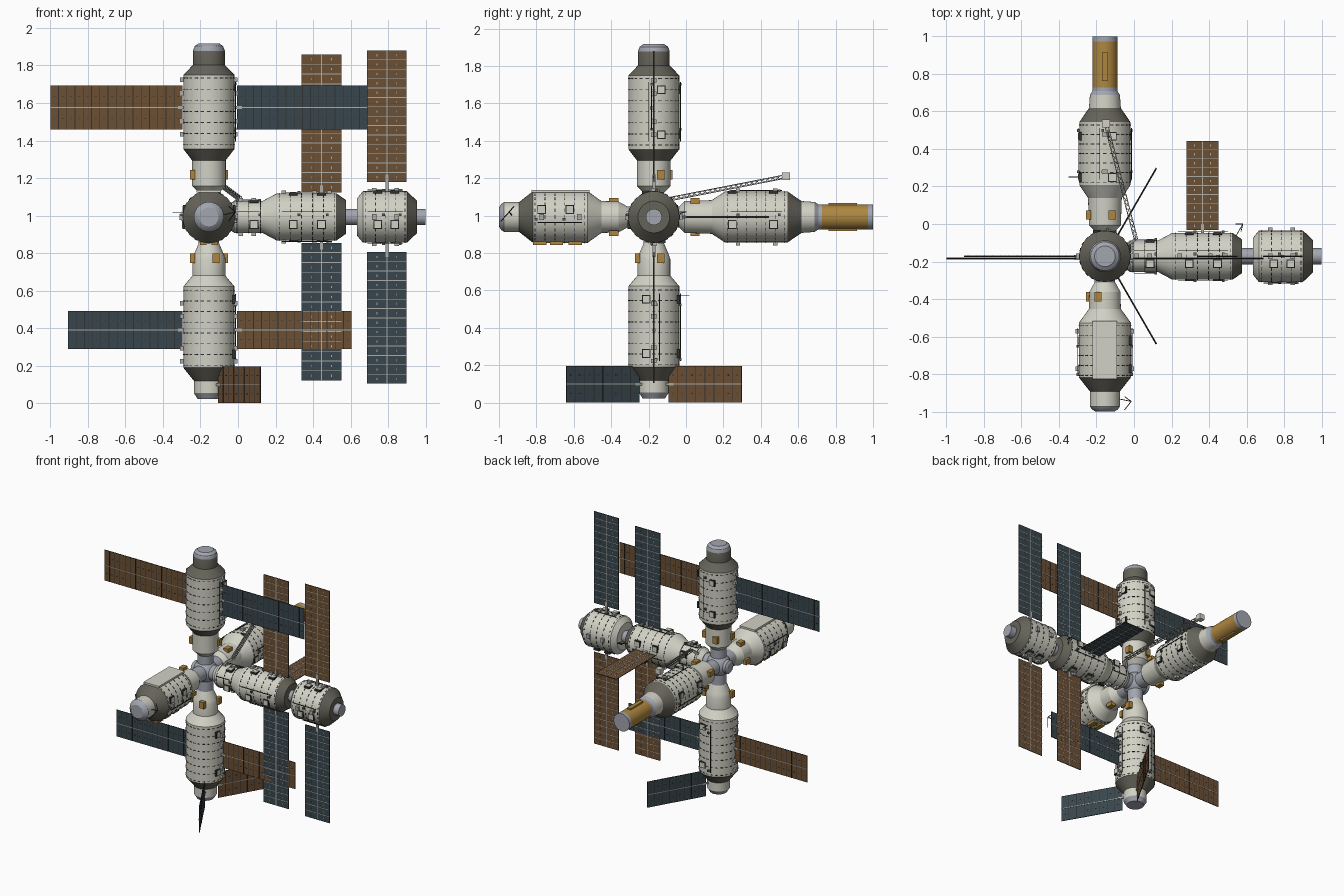
import bpy, bmesh, math
from mathutils import Matrix, Vector

if "Cube" in bpy.data.objects:
    bpy.data.objects.remove(bpy.data.objects["Cube"])

def mat(name, r, g, b):
    m = bpy.data.materials.new(name)
    m.diffuse_color = (r, g, b, 1)
    m.use_nodes = True
    m.node_tree.nodes["Principled BSDF"].inputs["Base Color"].default_value = m.diffuse_color
    return m

HULL = mat("hull_off_white", .64, .64, .56)
DARK = mat("dark_grey_hull", .13, .125, .10)
METAL = mat("blue_grey_metal", .36, .38, .43)
BROWN = mat("solar_brown", .15, .08, .036)
BLUE = mat("solar_blue", .04, .062, .075)
GOLD = mat("gold_foil", .42, .24, .05)
LINE = mat("seam_black", .03, .03, .03)
GREY = mat("fitting_grey", .42, .42, .40)

H = Vector((-.155, -.172, .993))      # centre of the docking hub

def frame(axis, side, origin=H):
    z, x = Vector(axis).normalized(), Vector(side).normalized()
    y = z.cross(x)
    return Matrix.Translation(origin) @ Matrix((x, y, z)).transposed().to_4x4()

def finish(name, bm, mats):
    me = bpy.data.meshes.new(name)
    bm.to_mesh(me)
    bm.free()
    for m in mats:
        me.materials.append(m)
    ob = bpy.data.objects.new(name, me)
    bpy.context.collection.objects.link(ob)
    return ob

def box_m(M, c, size):
    return M @ Matrix.Translation(c) @ Matrix.Diagonal((*size, 1))

def rod_m(a, b, w):
    a, b = Vector(a), Vector(b)
    q = (b - a).to_track_quat('Z', 'Y').to_matrix().to_4x4()
    return Matrix.Translation((a + b) / 2) @ q @ Matrix.Diagonal((w, w, (b - a).length, 1))

def boxes(name, matrices, m):
    bm = bmesh.new()
    for M in matrices:
        bmesh.ops.create_cube(bm, size=1, matrix=M)
    bmesh.ops.recalc_face_normals(bm, faces=bm.faces)
    return finish(name, bm, [m])

def lathe(name, M, start, segs, n=36):
    """segs: (distance, radius, material) for each band after start."""
    bm = bmesh.new()
    mats = []
    def ring(t, r):
        return [bm.verts.new(M @ Vector((r * math.cos(2 * math.pi * i / n), r * math.sin(2 * math.pi * i / n), t)))
                for i in range(n)]
    prev = ring(*start)
    bm.faces.new(prev)
    for t, r, m in segs:
        if m not in mats:
            mats.append(m)
        cur = ring(t, r)
        for i in range(n):
            j = (i + 1) % n
            f = bm.faces.new((prev[i], prev[j], cur[j], cur[i]))
            f.material_index = mats.index(m)
            f.smooth = True
        prev = cur
    bm.faces.new(prev).material_index = mats.index(segs[-1][2])
    bmesh.ops.recalc_face_normals(bm, faces=bm.faces)
    ob = finish(name, bm, mats)
    ob.data.set_sharp_from_angle(angle=math.radians(25))

def around(M, a):
    return M @ Matrix.Rotation(a, 4, 'Z')

def seams(name, M, r, t0, t1, step=.055, n=24):
    k = max(1, round((t1 - t0) / step))
    boxes(name, [box_m(around(M, 2 * math.pi * i / n), (r, 0, t0 + (t1 - t0) * j / k), (.003, .019, .004))
                 for j in range(k + 1) for i in range(n)], LINE)

def hatches(name, M, r, ts, angles):
    """Square equipment covers with a dark rim, with a small fitting beside each."""
    rim, lid, knob = [], [], []
    for a in angles:
        A = around(M, math.radians(a))
        for t in ts:
            rim.append(box_m(A, (r - .004, .04, t), (.014, .046, .046)))
            lid.append(box_m(A, (r - .002, .04, t), (.014, .036, .036)))
            knob.append(box_m(A, (r + .004, -.012, t + .03), (.016, .014, .014)))
    boxes(name + "_rims", rim, LINE)
    boxes(name + "_lids", lid, HULL)
    boxes(name + "_knobs", knob, DARK)

def brackets(name, M, r, ts, angles, size=(.026, .03, .024)):
    boxes(name, [box_m(around(M, math.radians(a)), (r + .004, 0, t), size) for a in angles for t in ts], GREY)

UP, DOWN = frame((0, 0, 1), (1, 0, 0)), frame((0, 0, -1), (1, 0, 0))
CORE = frame((1, 0, 0), (0, 1, 0))
BACK, FRONT = frame((0, 1, 0), (1, 0, 0)), frame((0, -1, 0), (1, 0, 0))

# docking hub with its ports
bm = bmesh.new()
bmesh.ops.create_uvsphere(bm, u_segments=32, v_segments=16, radius=.085, matrix=Matrix.Translation(H))
for f in bm.faces:
    f.smooth = True
finish("hub_sphere", bm, [METAL])
for nm, M in (("up", UP), ("down", DOWN), ("core", CORE), ("back", BACK), ("front", FRONT)):
    lathe("port_" + nm, M, (.03, .055), [(.14, .055, METAL)])
lathe("port_left", frame((-1, 0, 0), (0, 1, 0)), (.03, .05), [(.09, .05, METAL), (.10, .035, METAL)])

# pressurised modules
lathe("upper_module", UP, (.13, .055), [(.165, .09, HULL), (.302, .09, HULL), (.362, .136, DARK), (.757, .136, HULL),
      (.81, .085, DARK), (.885, .085, DARK), (.91, .076, METAL), (.925, .055, METAL)])
lathe("lower_module", DOWN, (.13, .05), [(.20, .08, HULL), (.225, .088, HULL), (.313, .088, HULL), (.37, .136, HULL),
      (.803, .136, HULL), (.873, .08, DARK), (.938, .08, HULL), (.97, .06, METAL)])
lathe("core_module", CORE, (.10, .06), [(.135, .085, HULL), (.285, .085, HULL), (.36, .125, HULL), (.68, .125, HULL),
      (.73, .09, DARK)])
lathe("core_neck", CORE, (.72, .043), [(.80, .043, METAL)])
lathe("end_module", CORE, (.79, .10), [(.82, .137, HULL), (1.055, .137, HULL), (1.11, .085, DARK)])
lathe("end_port", CORE, (1.10, .043), [(1.155, .043, METAL)])
lathe("back_module", BACK, (.13, .05), [(.165, .085, HULL), (.31, .09, HULL), (.38, .136, HULL), (.715, .136, HULL),
      (.79, .085, DARK), (.86, .08, HULL), (.89, .06, METAL)])
lathe("front_module", FRONT, (.13, .05), [(.19, .083, HULL), (.28, .085, HULL), (.355, .139, HULL), (.645, .139, HULL),
      (.72, .08, DARK), (.80, .08, HULL), (.815, .07, METAL), (.828, .05, METAL)])
lathe("docking_compartment", BACK, (.88, .067), [(.90, .067, METAL), (1.145, .067, GOLD), (1.172, .067, METAL)])
boxes("docking_strips", [box_m(BACK, (0, s * .068, 1.01), (.032, .016, .15)) for s in (-1, 1)], GOLD)

# dashed seams, hatches and small fittings on every hull
for nm, M, r, t0, t1, hs, angs, bs, bangs in (
        ("upper", UP, .136, .385, .74, (.44, .68), (0, 90), (.44, .51, .66, .73), (0, 180)),
        ("lower", DOWN, .136, .39, .79, (.44, .73), (0, 270), (.46, .53, .70, .77), (0, 180)),
        ("core", CORE, .125, .375, .67, (.45, .60), (0, 90, 180, 270), (.40, .56, .64), (90, 270)),
        ("core_front", CORE, .085, .15, .275, (.24,), (0, 90, 180), (.17, .24), (90, 270)),
        ("end", CORE, .137, .835, 1.045, (.90, .99), (90, 180, 270), (.88, 1.0), (0, 90, 180, 270)),
        ("back", BACK, .136, .395, .70, (.42, .64), (0, 180, 270), (.45, .65), (90, 270)),
        ("front", FRONT, .139, .37, .635, (.45, .6), (0, 180), (.40, .6), (0, 180))):
    seams(nm + "_seams", M, r + .0005, t0, t1)
    hatches(nm + "_hatch", M, r, hs, angs)
    brackets(nm + "_brackets", M, r, bs, bangs)
    boxes(nm + "_handrails", [box_m(around(M, math.radians(a)), (r + .006, -.03, (t0 + t1) / 2), (.004, .004, (t1 - t0) * .9))
                              for a in angs], LINE)
boxes("front_module_top_plate", [box_m(FRONT, (0, .137, .50), (.13, .014, .31))], HULL)
boxes("front_module_foil", [box_m(FRONT, (x, -.138, t), (.035, .022, .07)) for x in (-.03, .03) for t in (.42, .52, .61)], GOLD)

# foil boxes on the necks of the four cross modules
foil = []
for M, t, a0 in ((UP, .225, 0), (DOWN, .22, 0), (BACK, .22, 90), (FRONT, .215, 90)):
    for a in (a0, a0 + 90, a0 + 180):
        foil.append(box_m(around(M, math.radians(a)), (.087, .037 if M in (UP, BACK, FRONT) else -.037, t), (.028, .038, .05)))
boxes("neck_foil_boxes", foil, GOLD)

def panel(name, centre, along, normal, length, width, front, back, ribs, rib_mat):
    """Two-sided solar wing: front colour faces the normal, back colour the other way."""
    n = Vector(normal).normalized()
    M = frame(n, along, Vector(centre))
    bm = bmesh.new()
    bmesh.ops.create_cube(bm, size=1, matrix=box_m(M, (0, 0, 0), (length, width, .005)))
    bm.normal_update()
    for f in bm.faces:
        d = f.normal.dot(n)
        f.material_index = 0 if d > .5 else 1 if d < -.5 else 2
    finish(name, bm, [front, back, LINE])
    boxes(name + "_ribs", [box_m(M, (length * (i / ribs - .5), 0, 0), (.004, width, .007)) for i in range(1, ribs)], rib_mat)
    spar = [box_m(M, (0, 0, 0), (length, .005, .009))]
    boxes(name + "_spar", spar, GREY)
    ticks = [box_m(M, (length * ((i + .5) / ribs - .5), s * width * .25, 0), (.012, .003, .0075))
             for i in range(ribs) for s in (-1, 1)]
    boxes(name + "_ticks", ticks, GREY if rib_mat is GREY else LINE)

X, Y, Z, F = (1, 0, 0), (0, 1, 0), (0, 0, 1), (0, -1, 0)
yu = H.y - .012
panel("upper_left_wing", (-.648, yu, 1.577), X, F, .704, .234, BROWN, BLUE, 16, LINE)
panel("upper_right_wing", (.343, yu, 1.577), X, F, .695, .234, BLUE, BROWN, 16, LINE)
panel("lower_left_wing", (-.60, H.y, .39), X, F, .61, .203, BLUE, BROWN, 14, LINE)
panel("lower_right_wing", (.30, H.y, .39), X, F, .61, .203, BROWN, BLUE, 14, LINE)
panel("core_upper_wing", (.445, H.y, 1.492), Z, F, .735, .212, BROWN, BLUE, 14, GREY)
panel("core_lower_wing", (.445, H.y, .488), Z, F, .735, .212, BLUE, BROWN, 14, GREY)
panel("end_upper_wing", (.793, H.y, 1.53), Z, F, .70, .21, BROWN, BLUE, 14, GREY)
panel("end_lower_wing", (.793, H.y, .455), Z, F, .70, .21, BLUE, BROWN, 14, GREY)
panel("core_back_wing", (.365, .205, .993), Y, Z, .475, .17, BROWN, BLUE, 10, GREY)
panel("tail_front_wing", (.007, -.445, .099), (.225, -.39, 0), (-.39, -.225, 0), .45, .197, BROWN, BLUE, 8, LINE)
panel("tail_back_wing", (.007, .103, .099), (.225, .39, 0), (.39, -.225, 0), .45, .197, BROWN, BLUE, 8, LINE)

# shafts joining wings to hulls
boxes("wing_shafts", [
    rod_m((-.32, yu, 1.577), (.02, yu, 1.577), .016), rod_m((-.32, H.y, .39), (.02, H.y, .39), .016),
    rod_m((.445, H.y, .82), (.445, H.y, 1.16), .016), rod_m((.793, H.y, .78), (.793, H.y, 1.22), .016),
    rod_m((.365, -.17, .993), (.365, 0, .993), .016),
    rod_m((-.155, -.172, .099), (-.09, -.275, .099), .012), rod_m((-.155, -.172, .099), (-.09, -.065, .099), .012)], GREY)

# lattice boom with a box at its tip
a, b = Vector((.01, -.08, 1.09)), Vector((-.15, .535, 1.21))
d = (b - a).normalized()
s = d.cross(Vector(Z)).normalized() * .009
u = s.cross(d).normalized() * .009
corners = [s + u, s - u, -s - u, -s + u]
truss = [rod_m(a + c, b + c, .004) for c in corners]
N = 22
for i in range(N):
    p, q = a.lerp(b, i / N), a.lerp(b, (i + 1) / N)
    for k in range(4):
        truss.append(rod_m(p + corners[k], q + corners[(k + 1) % 4], .003))
truss.append(rod_m((-.03, -.11, 1.06), a, .015))
boxes("boom_lattice", truss, GREY)
boxes("boom_tip_box", [box_m(Matrix.Translation(b), (0, 0, 0), (.042, .042, .04))], HULL)

# whip aerials
boxes("aerials", [rod_m(p, q, .004) for p, q in (
    ((-.28, .25, 1.015), (-.35, .25, 1.015)), ((-.155, -.05, .575), (-.155, .02, .575)),
    ((.54, -.07, 1.0), (.58, 0, 1.02)), ((.58, 0, 1.02), (.54, .0, 1.02)), ((.58, 0, 1.02), (.57, -.04, 1.02)),
    ((-.09, -.93, 1.0), (-.015, -.945, 1.02)), ((-.015, -.945, 1.02), (-.05, -.99, .97)), ((-.015, -.945, 1.02), (-.05, -.92, 1.05)))], LINE)
